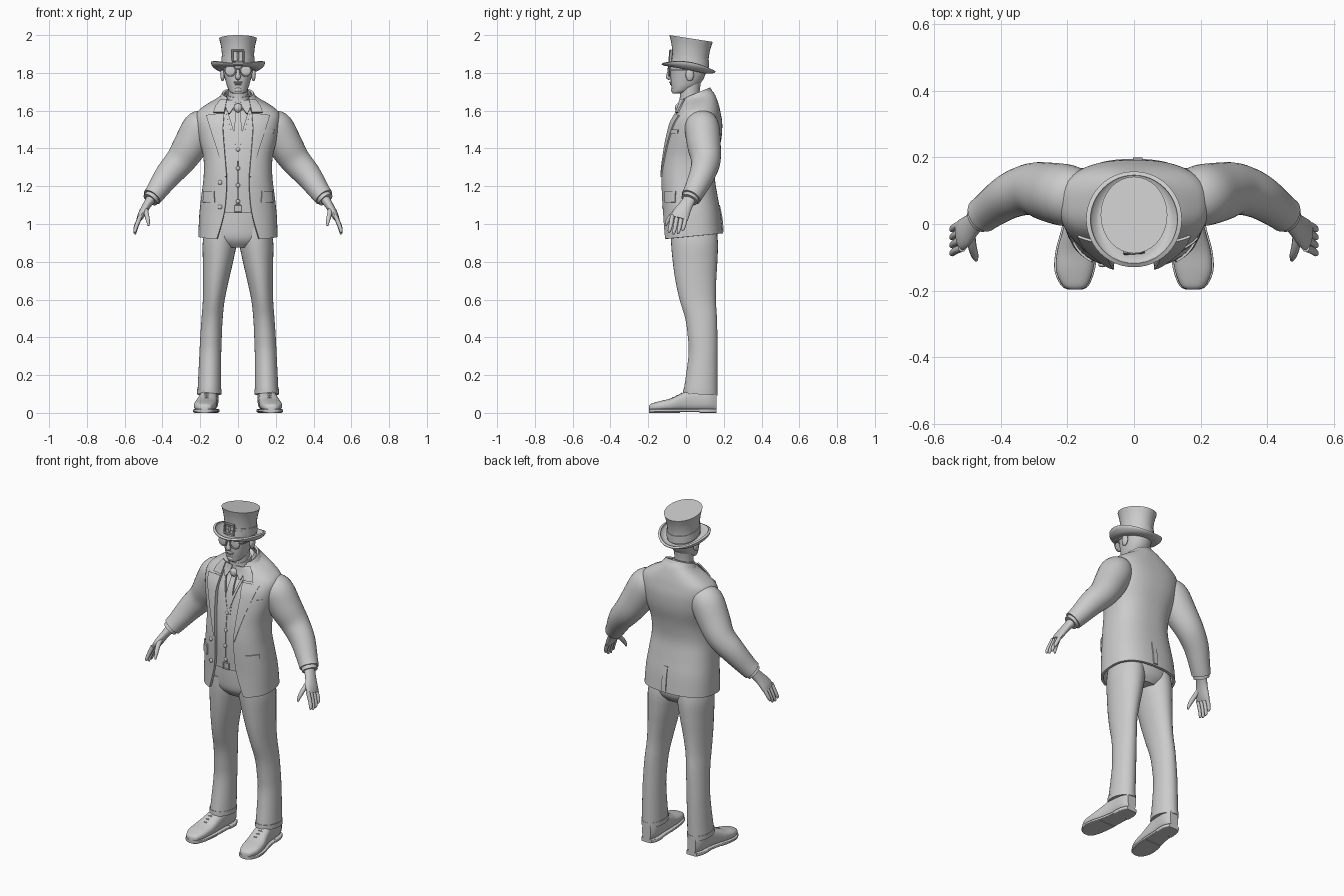
import bpy, bmesh
from math import sin, cos, asin, pi, radians
from mathutils import Vector

cube = bpy.data.objects.get("Cube")
if cube:
    bpy.data.objects.remove(cube)

grey = bpy.data.materials.new("plain_grey")
grey.use_nodes = True
grey.diffuse_color = (0.6, 0.6, 0.6, 1)
grey.node_tree.nodes["Principled BSDF"].inputs["Base Color"].default_value = (0.6, 0.6, 0.6, 1)
P = 0.8  # squareness of the torso cross-section


def finish(bm, name, mirror=False, thick=0):
    bmesh.ops.recalc_face_normals(bm, faces=bm.faces)
    me = bpy.data.meshes.new(name)
    bm.to_mesh(me)
    bm.free()
    me.materials.append(grey)
    ob = bpy.data.objects.new(name, me)
    bpy.context.collection.objects.link(ob)
    if thick:
        mod = ob.modifiers.new("thickness", "SOLIDIFY")
        mod.thickness, mod.offset = thick, 0
    if mirror:
        ob.modifiers.new("mirror", "MIRROR").use_mirror_merge = False
    bpy.ops.object.select_all(action="DESELECT")
    ob.select_set(True)
    bpy.context.view_layer.objects.active = ob
    if thick or mirror:
        bpy.ops.object.convert(target="MESH")
    bpy.ops.object.shade_smooth_by_angle(angle=radians(40))
    return ob


def skin(name, rings, closed=True, caps=True, **kw):
    """Bridge a list of point rings into a surface."""
    bm = bmesh.new()
    vs = [[bm.verts.new(p) for p in r] for r in rings]
    n = len(rings[0])
    for a, b in zip(vs, vs[1:]):
        for i in range(n if closed else n - 1):
            j = (i + 1) % n
            bm.faces.new((a[i], a[j], b[j], b[i]))
    if closed and caps:
        bm.faces.new(vs[0])
        bm.faces.new(vs[-1])
    return finish(bm, name, **kw)


def smooth(rows, k=5):
    """Catmull-Rom resampling of rows of numbers."""
    out = []
    for i in range(len(rows) - 1):
        a, b, c, d = (rows[min(max(i + o, 0), len(rows) - 1)] for o in (-1, 0, 1, 2))
        for t in (s / k for s in range(k)):
            out.append([q + t * (r - p + t * (2 * p - 5 * q + 4 * r - s + t * (3 * q - p - 3 * r + s))) / 2
                        for p, q, r, s in zip(a, b, c, d)])
    return out + [list(rows[-1])]


def ring(c, u, v, p=1.0, n=32, a0=None):
    """Superellipse ring; with a0 it is an arc left open at the front."""
    def sp(t):
        return abs(t) ** p * (1 if t >= 0 else -1)
    if a0 is None:
        angles = [2 * pi * i / n for i in range(n)]
    else:
        angles = [a0 + (2 * pi - 2 * a0) * i / (n - 1) for i in range(n)]
    return [Vector(c) + Vector(u) * sp(sin(a)) - Vector(v) * sp(cos(a)) for a in angles]


def stack(name, rows, p=1.0, k=5, **kw):
    """Upright loft from rows of z, rx, cy, ry, tilt, cx."""
    rings = [ring((cx, cy, z), (rx, 0, 0), (0, ry, t), p) for z, rx, cy, ry, t, cx in smooth(rows, k)]
    return skin(name, rings, **kw)


def tube(name, rows, n=20, **kw):
    """Loft along a path of x, y, z, in-plane radius, depth radius."""
    rows = smooth(rows, 4)
    rings = []
    for i, (x, y, z, ru, rv) in enumerate(rows):
        t = (Vector(rows[min(i + 1, len(rows) - 1)][:3]) - Vector(rows[max(i - 1, 0)][:3])).normalized()
        v = (Vector((0, 1, 0)) - t * t.y).normalized()
        rings.append(ring((x, y, z), v.cross(t) * ru, v * rv, n=n))
    return skin(name, rings, **kw)


def ball(name, loc, size, mirror=False):
    bm = bmesh.new()
    bmesh.ops.create_uvsphere(bm, u_segments=20, v_segments=12, radius=1)
    bmesh.ops.scale(bm, vec=size, verts=bm.verts)
    bmesh.ops.translate(bm, vec=loc, verts=bm.verts)
    return finish(bm, name, mirror=mirror)


def hoop(name, loc, radius, r, rot, segs=32):
    bpy.ops.mesh.primitive_torus_add(location=loc, rotation=rot, major_radius=radius, minor_radius=r,
                                     major_segments=segs, minor_segments=8)
    ob = bpy.context.object
    ob.name = name
    ob.data.materials.append(grey)
    bpy.ops.object.shade_smooth_by_angle(angle=radians(40))


# Jacket body: z, rx, cy, ry, tilt, front opening
torso = smooth([(.935, .203, .035, .153, .015, .11), (1.05, .198, .029, .148, .005, .075),
                (1.15, .187, .018, .142, 0, .062), (1.25, .175, .01, .136, 0, .06),
                (1.35, .176, .02, .137, 0, .068), (1.45, .2, .04, .14, 0, .076),
                (1.53, .215, .053, .132, 0, .08), (1.585, .212, .063, .113, .005, .074),
                (1.625, .165, .065, .1, .01, .066), (1.66, .1, .06, .088, .02, .058),
                (1.68, .078, .055, .075, .025, .05)])


def at(z):
    for a, b in zip(torso, torso[1:]):
        if z <= b[0]:
            t = max(0, (z - a[0]) / (b[0] - a[0]))
            return [p + (q - p) * t for p, q in zip(a, b)]
    return torso[-1]


def shell(z, x, off):
    """Point on the front of the torso."""
    _, rx, cy, ry, _, _ = at(z)
    a = asin(min(abs(x) / (rx + off), .999) ** (1 / P))
    return Vector((x, cy - (ry + off) * cos(a) ** P, z))


def panel(name, rows, off, thick=.008, n=8, mirror=True):
    """Cloth piece on the torso front, rows of z, inner x, outer x."""
    dense = []
    for a, b in zip(rows, rows[1:]):
        dense += [[p + (q - p) * t / 5 for p, q in zip(a, b)] for t in range(5)]
    dense.append(rows[-1])
    grid = [[shell(z, x1 + (x2 - x1) * i / n, off) for i in range(n + 1)] for z, x1, x2 in dense]
    return skin(name, grid, closed=False, thick=thick, mirror=mirror)


rings = [ring((0, cy, z), (rx, 0, 0), (0, ry, t), P, 64, asin((g / rx) ** (1 / P)))
         for z, rx, cy, ry, t, g in torso]
skin("jacket", rings, closed=False, thick=.014)
skin("shirt", [ring((0, r[2], r[0]), (r[1] - .025, 0, 0), (0, r[3] - .025, r[4]), P)
               for r in torso if r[0] > 1.07])

# Lapels, collars, waistcoat and tie
panel("lapel", [(1.25, .06, .068), (1.4, .072, .112), (1.5, .08, .145), (1.575, .074, .168), (1.582, .074, .115)], .01)
panel("jacket_collar", [(1.59, .073, .13), (1.625, .066, .118), (1.66, .058, .09)], .01)
skin("collar_roll", [ring((0, .055, z), (rx, 0, 0), (0, ry, .03), 1, 40, .75)
                     for z, rx, ry in ((1.635, .108, .094), (1.67, .09, .08), (1.69, .078, .068))],
     closed=False, thick=.012)
panel("waistcoat", [(1.085, .03, .036), (1.115, .002, .1), (1.42, .001, .12), (1.6, .055, .12)], -.012)
panel("waistcoat_edge", [(1.42, .001, .014), (1.6, .055, .068)], -.006, .006)
panel("tie", [(1.6, -.014, .014), (1.55, -.016, .016), (1.45, -.024, .024), (1.38, -.02, .02)], -.012, .012, mirror=False)
ball("tie_knot", (0, -.042, 1.615), (.022, .016, .024))
stack("shirt_collar", [(1.63, .066, .03, .066, .012, 0), (1.685, .059, .024, .058, .016, 0)])
panel("collar_wing", [(1.655, .012, .058), (1.62, .02, .066), (1.585, .044, .052)], .004)
panel("belt", [(1.06, -.09, .09), (1.1, -.09, .09)], -.014, mirror=False)
hoop("belt_buckle", shell(1.08, 0, -.008), .026, .005, (pi / 2, pi / 4, 0), 4)

# Pockets, vent and buttons
panel("pocket_flap", [(1.115, .122, .183), (1.175, .126, .18)], .008, .01)
panel("breast_pocket", [(1.478, .138, .188), (1.5, .14, .19)], .008, mirror=False)
skin("back_vent", [[(x, y + .009, z) for x in (-.003, .025)]
                   for z, y in ((.96, .188), (1.03, .182), (1.1, .168))], closed=False, thick=.006)
for z in (1.395, 1.295, 1.205, 1.12):
    ball("waistcoat_button", shell(z, 0, -.005), (.011, .006, .011))
for z in (1.22, 1.09):
    ball("jacket_button", shell(z, -.095, .008), (.012, .007, .012))

# Sleeves and hands
tube("sleeve", [(.165, .075, 1.545, .07, .08), (.2, .085, 1.51, .093, .092), (.25, .095, 1.42, .091, .089),
                (.305, .105, 1.335, .08, .078), (.37, .085, 1.26, .07, .068), (.43, .045, 1.175, .056, .057),
                (.455, .026, 1.142, .052, .054)], n=32, mirror=True)
tube("shirt_cuff", [(.44, .036, 1.16, .042, .046), (.465, .018, 1.128, .042, .046)], mirror=True)
tube("palm", [(.455, .025, 1.14, .028, .034), (.482, .0, 1.1, .022, .036), (.508, -.026, 1.055, .02, .046),
              (.522, -.036, 1.028, .015, .046)], mirror=True)
for i, drop in enumerate((.075, .085, .082, .065)):
    y = -.072 + .024 * i
    tube("finger", [(.515, y, 1.045, .012, .012), (.535, y - .008, 1.035 - drop * .5, .011, .011),
                    (.545, y - .016, 1.03 - drop * .85, .009, .009), (.543, y - .02, 1.03 - drop, .004, .004)],
         n=10, mirror=True)
tube("thumb", [(.49, -.025, 1.085, .014, .016), (.485, -.065, 1.055, .013, .014),
               (.477, -.095, 1.02, .011, .011), (.473, -.108, .99, .005, .005)], n=10, mirror=True)

# Trousers
stack("trouser_seat", [(.875, .09, .045, .09, 0, 0), (.92, .168, .042, .122, 0, 0), (1.0, .177, .038, .127, 0, 0),
                       (1.12, .16, .02, .11, 0, 0)], p=.9)
stack("trouser_leg", [(.1, .063, .076, .09, -.005, .152), (.3, .058, .09, .077, 0, .147), (.4, .057, .088, .078, 0, .143),
                      (.5, .056, .08, .084, 0, .137), (.6, .058, .062, .096, 0, .128), (.7, .068, .052, .108, 0, .117),
                      (.8, .08, .048, .118, 0, .106), (.9, .09, .045, .124, 0, .097), (.98, .08, .04, .12, 0, .092)],
      mirror=True)
stack("trouser_hem", [(.098, .065, .076, .092, -.005, .152), (.125, .065, .077, .091, -.005, .152)], mirror=True)

# Shoes: y, cx, half width, top
last = smooth([(-.197, .176, .014, .035), (-.185, .177, .036, .048), (-.14, .178, .055, .062), (-.08, .172, .058, .077),
               (-.02, .162, .052, .105), (.04, .155, .047, .128), (.12, .15, .046, .135), (.162, .15, .028, .12)])


def shoe_part(name, rows, grow, low, high, p):
    skin(name, [ring((cx, y, (low + (high or top)) / 2), (w + grow, 0, 0), (0, 0, ((high or top) - low) / 2), p)
                for y, cx, w, top in rows], mirror=True)


shoe_part("shoe_upper", last, 0, .01, None, .75)
shoe_part("shoe_sole", last, .005, .004, .02, .3)
shoe_part("shoe_heel", [r for r in last if r[0] > .06], .005, 0, .022, .3)
shoe_part("shoe_ball_sole", [r for r in last if r[0] < -.03], .001, 0, .012, .3)
for y, z in ((-.07, .08), (-.048, .09), (-.026, .102)):
    tube("lace", [(.14, y, z - .012, .004, .004), (.167, y, z + .001, .004, .004), (.193, y, z - .012, .004, .004)],
         n=8, mirror=True)

# Neck and head
stack("neck", [(1.6, .06, .03, .06, 0, 0), (1.68, .052, .02, .052, 0, 0), (1.76, .053, .022, .058, 0, 0)])
stack("head", [(1.69, .022, -.045, .024, 0, 0), (1.7, .042, -.027, .046, .004, 0), (1.725, .056, -.008, .068, .006, 0),
               (1.75, .064, .002, .082, .004, 0), (1.79, .074, .01, .092, 0, 0), (1.83, .08, .013, .097, 0, 0),
               (1.88, .078, .015, .094, 0, 0)], p=.92)
ball("chin", (0, -.062, 1.71), (.025, .018, .016))
tube("nose", [(0, -.082, 1.825, .007, .008), (0, -.09, 1.795, .01, .012), (0, -.092, 1.778, .015, .014),
              (0, -.084, 1.768, .01, .008)])
ball("upper_lip", (0, -.079, 1.75), (.024, .01, .006))
ball("lower_lip", (0, -.076, 1.741), (.02, .01, .006))
ball("brow", (.04, -.072, 1.838), (.03, .014, .008), mirror=True)
ball("ear", (.082, .02, 1.79), (.012, .022, .034), mirror=True)

# Spectacles
for s in (1, -1):
    hoop("spectacle_rim", (s * .04, -.088, 1.812), .028, .0035, (pi / 2, 0, s * .2))
ball("spectacle_lens", (.04, -.087, 1.812), (.027, .004, .027), mirror=True)
tube("spectacle_bridge", [(-.013, -.092, 1.818, .003, .003), (0, -.097, 1.822, .003, .003), (.013, -.092, 1.818, .003, .003)], n=8)
skin("spectacle_arm", [[(x, y, z) for z in (1.812, 1.819)] for x, y in ((.067, -.08), (.082, -.05), (.086, .02))],
     closed=False, thick=.004, mirror=True)

# Top hat
stack("hat_crown", [(1.835, .086, .024, .096, -.017, 0), (1.89, .085, .024, .096, -.017, 0),
                    (1.94, .09, .025, .103, -.018, 0), (1.982, .1, .027, .115, -.018, 0)])
stack("hat_band", [(1.846, .089, .024, .099, -.017, 0), (1.882, .088, .024, .099, -.017, 0)])
brim = []
for rx, ry, lift in smooth([(.08, .09, 0), (.11, .118, .002), (.132, .134, .02), (.137, .138, .036)]):
    pts = ring((0, .014, 1.822), (rx, 0, 0), (0, ry, -.02), n=48)
    brim.append([p + Vector((0, 0, lift * (.25 + .75 * (p.x / rx) ** 2))) for p in pts])
skin("hat_brim", brim, caps=False, thick=.013)
hoop("hat_buckle", (0, -.082, 1.89), .04, .007, (pi / 2 - .1, pi / 4, 0), 4)
ball("hat_buckle_prong", (0, -.082, 1.89), (.006, .006, .026))
